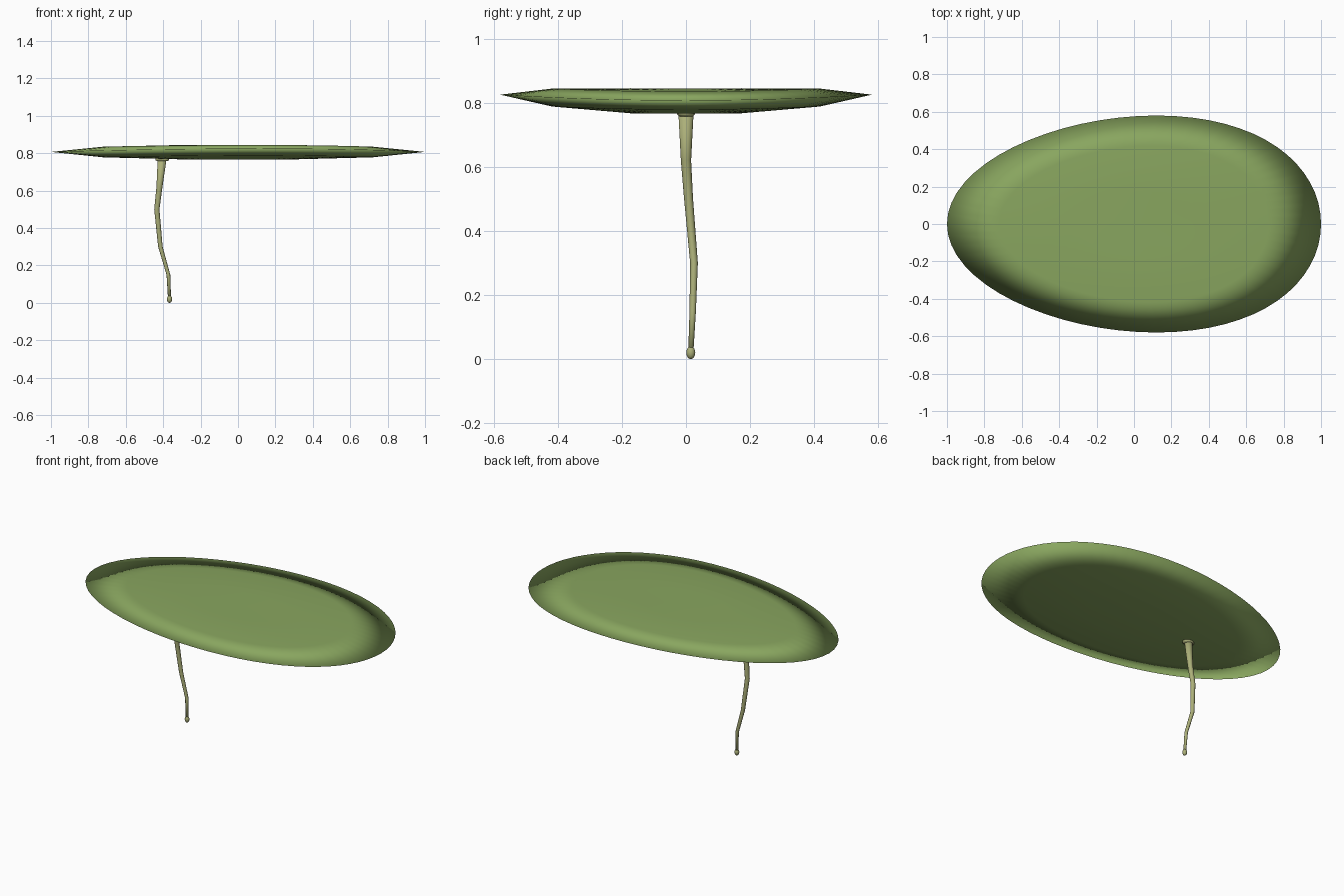
import bpy
import bmesh
from math import sin, cos, pi

cube = bpy.data.objects.get("Cube")
if cube:
    bpy.data.objects.remove(cube, do_unlink=True)


def material(name, rgb):
    mat = bpy.data.materials.new(name)
    mat.use_nodes = True
    colour = (*rgb, 1)
    mat.diffuse_color = colour
    mat.node_tree.nodes["Principled BSDF"].inputs["Base Color"].default_value = colour
    return mat


def loft(name, mat, rings):
    """Skin a list of point rings, closing each end with a fan."""
    bm = bmesh.new()
    loops = [[bm.verts.new(p) for p in ring] for ring in rings]
    n = len(loops[0])
    for a, b in zip(loops, loops[1:]):
        for i in range(n):
            j = (i + 1) % n
            bm.faces.new((a[i], a[j], b[j], b[i]))
    caps = [bm.faces.new(loops[0]), bm.faces.new(loops[-1])]
    bmesh.ops.poke(bm, faces=caps)
    bmesh.ops.recalc_face_normals(bm, faces=bm.faces)
    mesh = bpy.data.meshes.new(name)
    bm.to_mesh(mesh)
    bm.free()
    mesh.materials.append(mat)
    mesh.shade_smooth()
    obj = bpy.data.objects.new(name, mesh)
    bpy.context.collection.objects.link(obj)
    return obj


def egg_ring(scale, z, lift, sides=64):
    """Egg-shaped outline whose long sides are lifted."""
    ring = []
    for i in range(sides):
        t = 2 * pi * i / sides
        s = sin(t)
        ring.append((scale * (cos(t) + 0.12 * s * s), scale * 0.58 * s, z + lift * s * s))
    return ring


def round_ring(x, y, z, rx, ry, sides=12):
    return [(x + rx * cos(2 * pi * i / sides), y + ry * sin(2 * pi * i / sides), z)
            for i in range(sides)]


leaf_green = material("leaf green", (0.25, 0.38, 0.115))
root_green = material("pale root green", (0.41, 0.43, 0.19))

# Floating leaf: underside, thin rim, nearly flat top
loft("leaf", leaf_green, [
    egg_ring(0.30, 0.767, 0.0),
    egg_ring(0.72, 0.778, 0.010),
    egg_ring(1.00, 0.807, 0.018),
    egg_ring(0.72, 0.835, 0.009),
    egg_ring(0.30, 0.844, 0.001),
])

# Wavy hanging root: x, y, z, radius
root_path = [
    (-0.405, 0.000, 0.775, 0.024),
    (-0.420, 0.000, 0.620, 0.016),
    (-0.434, 0.008, 0.500, 0.014),
    (-0.415, 0.025, 0.300, 0.012),
    (-0.372, 0.021, 0.150, 0.010),
    (-0.366, 0.015, 0.020, 0.008),
]
loft("root", root_green, [round_ring(x, y, z, r, r) for x, y, z, r in root_path])

# Collar where the root meets the leaf
loft("root_collar", root_green, [
    round_ring(-0.405, 0, z, 0.037 * k, 0.028 * k)
    for z, k in ((0.757, 0.75), (0.763, 1.0), (0.771, 1.0), (0.776, 0.8))
])

# Rounded cap at the root tip
steps = 8
loft("root_cap", root_green, [
    round_ring(-0.366, 0.015, 0.02 - 0.02 * cos(pi * i / steps),
               0.0135 * sin(pi * i / steps) + 0.0005, 0.0135 * sin(pi * i / steps) + 0.0005)
    for i in range(steps + 1)
])
